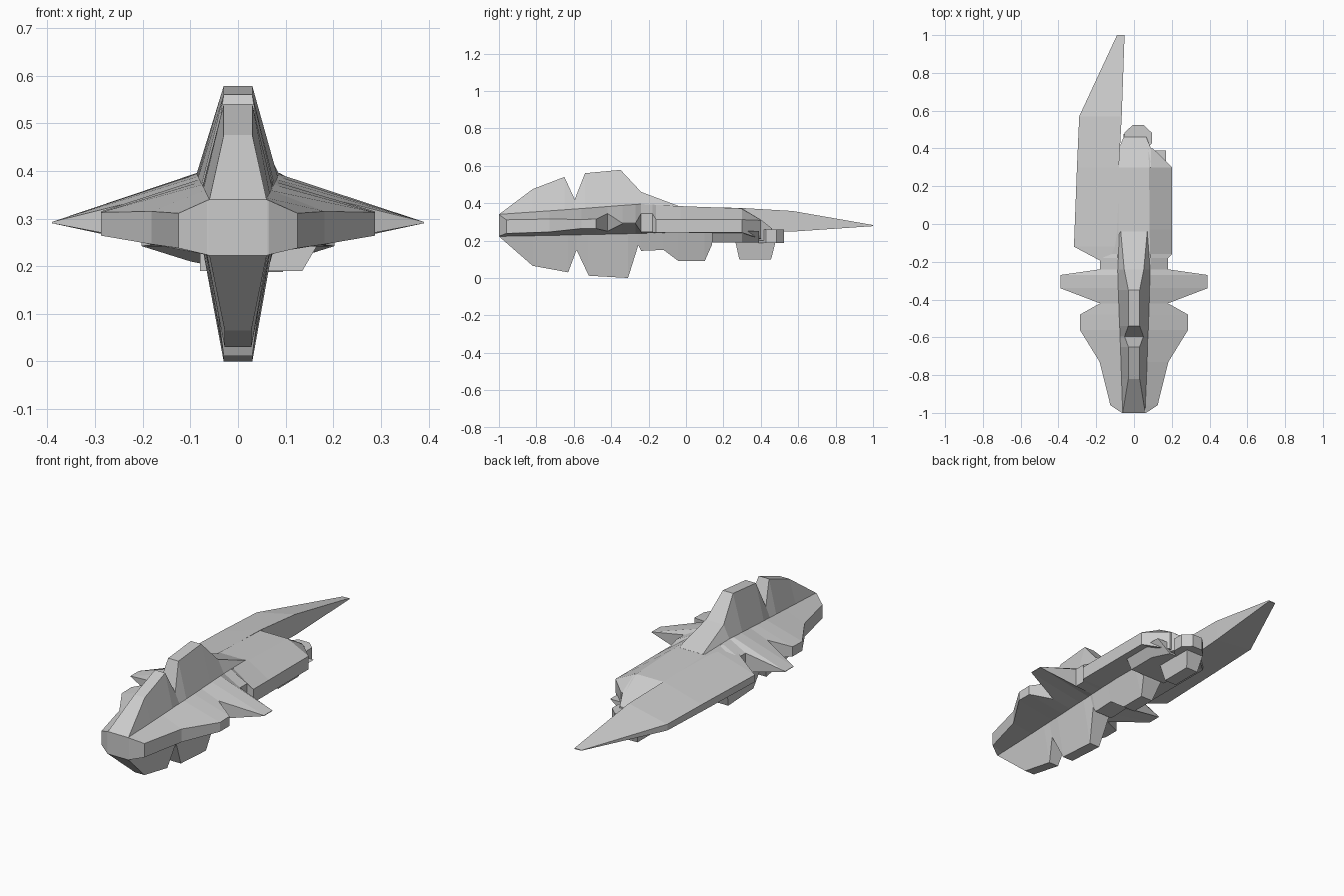
import bpy, bmesh
from math import pi, cos, sin


def loft(name, rings):
    """Skin a list of equal-length point rings and cap both ends."""
    bm = bmesh.new()
    vs = [[bm.verts.new(p) for p in ring] for ring in rings]
    n = len(vs[0])
    for a, b in zip(vs, vs[1:]):
        for i in range(n):
            j = (i + 1) % n
            bm.faces.new((a[i], a[j], b[j], b[i]))
    bm.faces.new(vs[0])
    bm.faces.new(vs[-1])
    bmesh.ops.remove_doubles(bm, verts=bm.verts, dist=0.0005)
    bmesh.ops.recalc_face_normals(bm, faces=bm.faces)
    me = bpy.data.meshes.new(name)
    bm.to_mesh(me)
    bm.free()
    ob = bpy.data.objects.new(name, me)
    bpy.context.collection.objects.link(ob)
    return ob


def hull_ring(y, top_x, top_z, side_x, side_hi, side_lo, bot_x, bot_z):
    """Eight-sided symmetrical cross-section."""
    right = [(top_x, y, top_z), (side_x, y, side_hi),
             (side_x, y, side_lo), (bot_x, y, bot_z)]
    return right + [(-x, yy, z) for x, yy, z in reversed(right)]


def fin(name, stations):
    """Fin from (y, base half width, base z, tip half width, tip z)."""
    return loft(name, [[(-bw, y, bz), (bw, y, bz), (tw, y, tz), (-tw, y, tz)]
                       for y, bw, bz, tw, tz in stations])


# Main hull with the serrated side outline
loft("hull", [hull_ring(*s) for s in [
    (-1.00, .06, .340, .062, .339, .223, .060, .222),
    (-0.999, .06, .340, .065, .338, .224, .060, .222),
    (-0.96, .062, .343, .125, .311, .238, .061, .223),
    (-0.73, .070, .359, .182, .315, .246, .064, .227),
    (-0.56, .076, .371, .287, .313, .264, .068, .231),
    (-0.48, .079, .377, .287, .315, .264, .070, .232),
    (-0.42, .082, .382, .180, .345, .250, .071, .234),
    (-0.34, .085, .388, .390, .293, .290, .073, .236),
    (-0.27, .087, .393, .390, .293, .290, .074, .237),
    (-0.24, .088, .395, .180, .345, .245, .075, .238),
    (-0.18, .087, .392, .180, .345, .245, .076, .240),
    (-0.16, .086, .391, .202, .312, .242, .077, .241),
    (-0.03, .082, .384, .202, .312, .242, .079, .243),
    (0.30, .080, .372, .202, .312, .242, .080, .240),
    (0.40, .075, .312, .100, .308, .210, .075, .205)]])

# Dorsal and ventral fins, each with a notch
fin("dorsal_fin", [
    (-1.00, .060, .335, .060, .340), (-0.82, .067, .350, .030, .475),
    (-0.65, .073, .360, .030, .540), (-0.595, .075, .365, .050, .420),
    (-0.54, .077, .370, .030, .560), (-0.35, .084, .385, .030, .578),
    (-0.24, .088, .390, .052, .460), (-0.04, .080, .380, .070, .385)])
fin("ventral_fin", [
    (-1.00, .060, .226, .060, .222), (-0.82, .063, .230, .028, .065),
    (-0.63, .067, .234, .028, .030), (-0.585, .068, .235, .048, .150),
    (-0.52, .069, .236, .030, .012), (-0.31, .073, .240, .030, .000),
    (-0.255, .075, .240, .055, .175), (-0.24, .075, .240, .052, .145),
    (-0.12, .076, .244, .052, .150), (-0.04, .078, .246, .035, .090),
    (0.10, .078, .246, .035, .090), (0.14, .078, .246, .055, .180)])

# Long blade on the left side: inner top, outer edge, inner bottom
loft("left_blade", [
    [(xi, y, zt), (xo, y, oh), (xo, yo, ol), (xi, y, zb)]
    for y, yo, xi, xo, zt, oh, ol, zb in [
        (-0.22, -0.22, -.08, -.13, .375, .365, .250, .243),
        (-0.12, -0.12, -.08, -.318, .384, .312, .275, .243),
        (0.30, 0.30, -.08, -.302, .374, .312, .275, .243),
        (0.57, 0.57, -.065, -.290, .358, .308, .275, .248),
        (1.00, 1.00, -.050, -.090, .283, .281, .279, .277)]])

# Offset belly box under the stern
loft("belly_box", [
    [(-.08, y, .25), (.17, y, .25), (w, y, .19), (-.08, y, .19)]
    for y, w in [(.14, .135), (.30, .135), (.39, .09)]])

# Stern cap narrowing behind the hull
loft("stern_cap", [
    [(-w, y, t), (w + .01, y, t), (w + .01, y, .20), (-w, y, .20)]
    for y, w, t in [(.30, .08, .37), (.40, .08, .312), (.46, .055, .265)]])

# Rear keel pod
fin("rear_pod", [
    (.265, .055, .215, .050, .190), (.285, .055, .215, .035, .100),
    (.455, .055, .215, .035, .100), (.477, .055, .215, .050, .185)])

# Upright thruster drum at the tail
drum = [(.022 + .078 * cos(pi / 8 + i * pi / 4), .455 + .074 * sin(pi / 8 + i * pi / 4))
        for i in range(8)]
loft("tail_drum", [[(x, y, z) for x, y in drum] for z in (.188, .258)])
